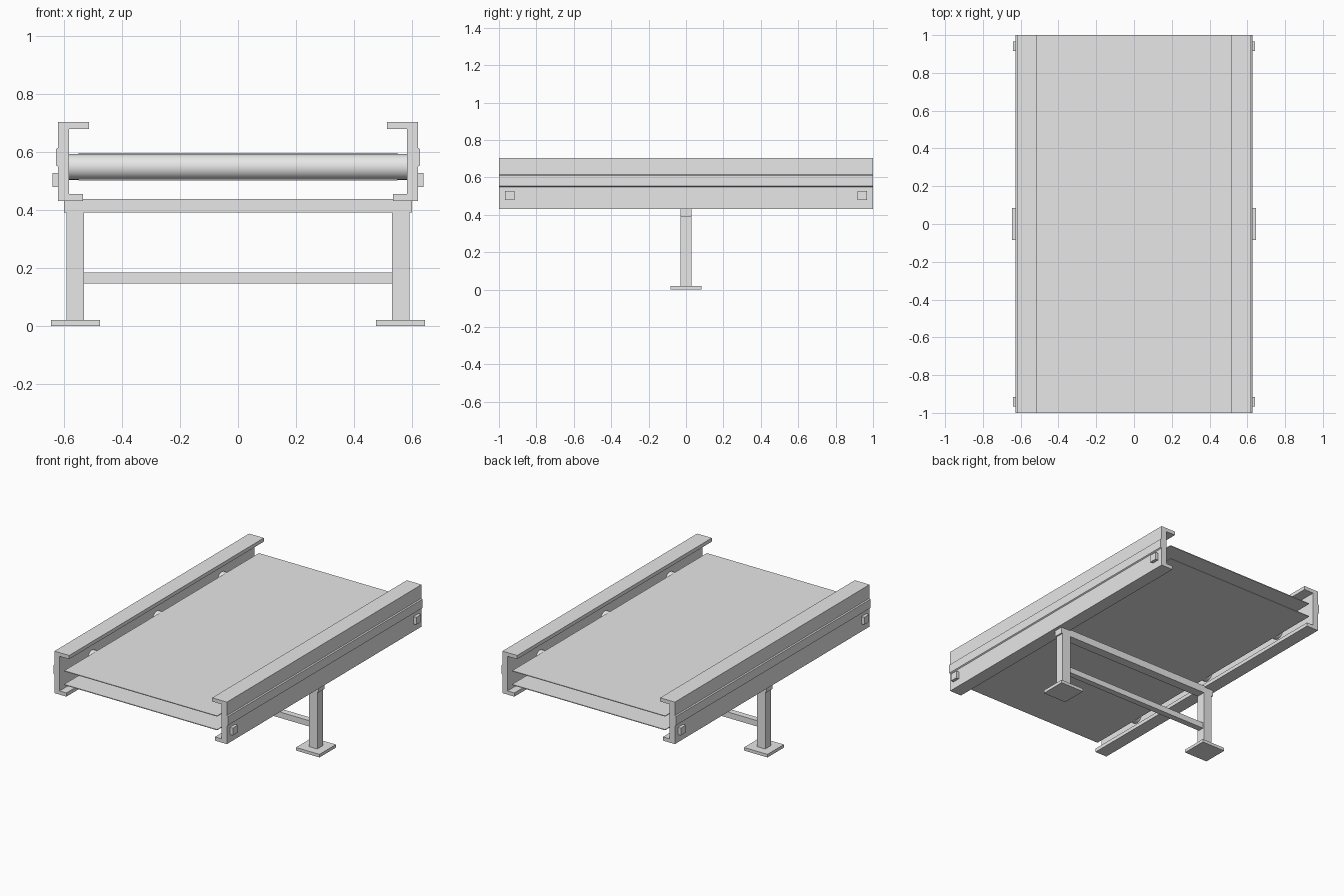
import bpy, bmesh, math
from mathutils import Matrix

if "Cube" in bpy.data.objects:
    bpy.data.objects.remove(bpy.data.objects["Cube"])

grey = bpy.data.materials.new("light_grey")
grey.diffuse_color = (0.8, 0.8, 0.8, 1)
grey.use_nodes = True
grey.node_tree.nodes["Principled BSDF"].inputs["Base Color"].default_value = grey.diffuse_color


def finish(name, bm):
    bmesh.ops.recalc_face_normals(bm, faces=bm.faces)
    me = bpy.data.meshes.new(name)
    bm.to_mesh(me)
    bm.free()
    me.materials.append(grey)
    ob = bpy.data.objects.new(name, me)
    bpy.context.collection.objects.link(ob)
    return ob


def box(name, x0, x1, y0, y1, z0, z1):
    bm = bmesh.new()
    m = Matrix.Translation(((x0 + x1) / 2, (y0 + y1) / 2, (z0 + z1) / 2))
    m = m @ Matrix.Diagonal((x1 - x0, y1 - y0, z1 - z0, 1))
    bmesh.ops.create_cube(bm, size=1, matrix=m)
    return finish(name, bm)


def side_box(name, s, xa, xb, *rest):
    return box(name, min(s * xa, s * xb), max(s * xa, s * xb), *rest)


# C-channel profile with a shallow outer ridge (x, z)
PROFILE = [(0.514, 0.703), (0.62, 0.703), (0.62, 0.615), (0.627, 0.61),
           (0.627, 0.553), (0.62, 0.548), (0.62, 0.43), (0.534, 0.43),
           (0.534, 0.454), (0.583, 0.454), (0.583, 0.679), (0.514, 0.679)]

for s, side in ((-1, "left"), (1, "right")):
    # side rail
    bm = bmesh.new()
    face = bm.faces.new([bm.verts.new((s * x, -1, z)) for x, z in PROFILE])
    ext = bmesh.ops.extrude_face_region(bm, geom=[face])
    verts = [v for v in ext["geom"] if isinstance(v, bmesh.types.BMVert)]
    bmesh.ops.translate(bm, verts=verts, vec=(0, 2, 0))
    finish(side + "_rail", bm)
    # square bolts near the rail ends
    for y, end in ((-0.942, "front"), (0.942, "back")):
        side_box(f"{side}_{end}_bolt", s, 0.615, 0.64, y - 0.025, y + 0.025, 0.479, 0.527)
    # leg and foot plate
    side_box(side + "_leg", s, 0.531, 0.591, -0.03, 0.03, 0.018, 0.392)
    side_box(side + "_foot", s, 0.476, 0.645, -0.084, 0.084, 0, 0.02)

# cross members of the stand
box("top_crossbeam", -0.6, 0.6, -0.03, 0.03, 0.39, 0.438)
box("lower_brace", -0.535, 0.535, -0.02, 0.02, 0.145, 0.183)

# upper and lower belt sheets
box("upper_belt", -0.55, 0.55, -1, 1, 0.590, 0.595)
box("lower_belt", -0.55, 0.55, -1, 1, 0.501, 0.506)

# three rollers between the sheets
for i, y in enumerate((-0.667, 0, 0.667)):
    bm = bmesh.new()
    m = Matrix.Translation((0, y, 0.548)) @ Matrix.Rotation(math.pi / 2, 4, 'Y')
    bmesh.ops.create_cone(bm, cap_ends=True, segments=32, radius1=0.0445,
                          radius2=0.0445, depth=1.17, matrix=m)
    ob = finish(f"roller_{i + 1}", bm)
    bpy.ops.object.select_all(action='DESELECT')
    ob.select_set(True)
    bpy.context.view_layer.objects.active = ob
    bpy.ops.object.shade_smooth_by_angle()
